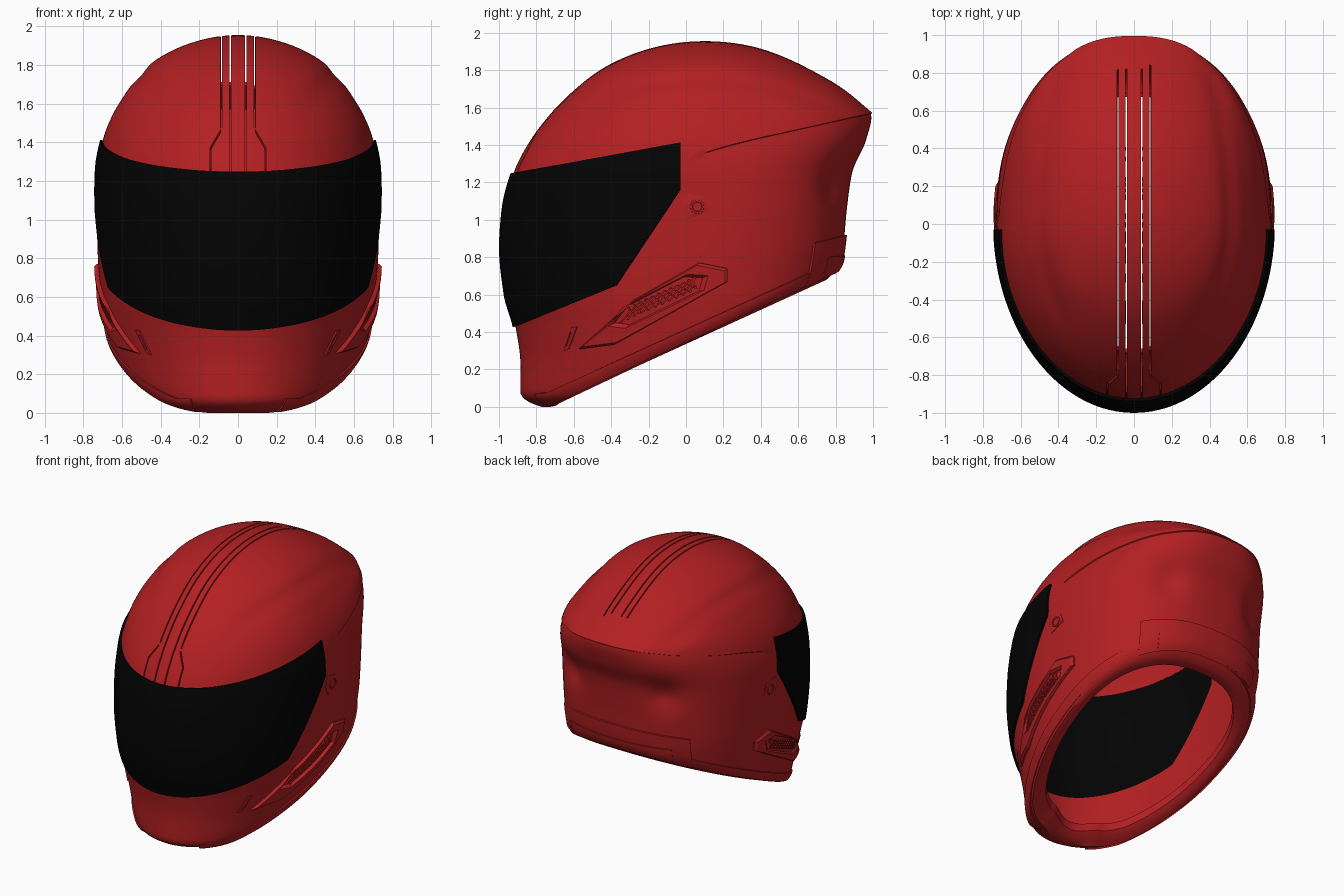
import bpy, bmesh, math
from mathutils import Vector

if "Cube" in bpy.data.objects:
    bpy.data.objects.remove(bpy.data.objects["Cube"])

TOP = 1.955
# Horizontal slices: z, front y, back y, half width, centre y
SLICES = [
    (1.955, .10, .10, .00, .10), (1.93, -.135, .34, .19, .09), (1.88, -.30, .50, .33, .08),
    (1.80, -.46, .67, .46, .06), (1.70, -.59, .84, .55, .04), (1.61, -.685, .95, .61, .02),
    (1.56, -.73, 1.0, .64, .01), (1.42, -.835, .965, .697, 0), (1.25, -.922, .89, .727, 0),
    (1.05, -.972, .86, .731, 0), (.85, -.985, .84, .727, 0), (.60, -.96, .785, .71, 0),
    (.42, -.91, .745, .68, 0), (.22, -.885, .70, .63, 0), (.07, -.885, .66, .575, 0),
    (.03, -.86, .63, .53, 0), (0, -.80, .60, .46, 0)]


def mat(name, rgb):
    m = bpy.data.materials.new(name)
    m.diffuse_color = (*rgb, 1)
    m.use_nodes = True
    m.node_tree.nodes["Principled BSDF"].inputs["Base Color"].default_value = m.diffuse_color
    return m


RED, BLACK = mat("red_paint", (.45, .014, .016)), mat("black_visor", (.001, .001, .001))


def make_table():
    s = [math.sqrt(TOP - r[0]) for r in SLICES]
    cols = []
    for k in range(1, 5):
        v = [r[k] for r in SLICES]
        d = [(v[i + 1] - v[i]) / (s[i + 1] - s[i]) for i in range(len(s) - 1)]
        t = [d[0]] + [0 if a * b <= 0 else 2 * a * b / (a + b) for a, b in zip(d, d[1:])] + [d[-1]]
        cols.append((v, t))
    return s, cols


S_KEYS, COLS = make_table()


def slice_at(z):
    s = math.sqrt(max(0, TOP - max(z, 0)))
    i = 0
    while i < len(S_KEYS) - 2 and s > S_KEYS[i + 1]:
        i += 1
    h = S_KEYS[i + 1] - S_KEYS[i]
    u = (s - S_KEYS[i]) / h
    return [(2*u**3 - 3*u*u + 1) * v[i] + (u**3 - 2*u*u + u) * h * t[i]
            + (3*u*u - 2*u**3) * v[i+1] + (u**3 - u*u) * h * t[i+1] for v, t in COLS]


def rear_power(z):
    """Rear half is squarer than an ellipse, less so near the crown."""
    return 2.5 - .4 * min(1, max(0, (z - 1.45) / .45))


def ring(th, z):
    yf, yb, w, c = slice_at(z)
    co, si = math.cos(th), math.sin(th)
    p = 2 if co > 0 else rear_power(z)
    r = (abs(co) ** p + abs(si) ** p) ** (-1 / p)
    return w * si * r, -(c - yf if co > 0 else yb - c) * co * r, c


def z_bottom(y):
    return max(0, .34 + .457 * y)


def z_ridge(y):
    if y < 0:
        return 1.31 + .065 * y
    return 1.31 + .13 * min(1, y / .4) ** .7 + .13 * max(0, (y - .4) / .59)


def surf(th, z):
    """Helmet skin point at angle th (0 = front) and height z."""
    x, dy, c = ring(th, z)
    y = c + dy
    push = 0
    # step under the rear ridge, soft dome crease, dents in the back
    zr = z_ridge(y)
    if z < zr - .001:
        push -= .009 * min(1, max(0, y / .25)) * math.exp((z - zr) / .2)
    zc = 1.62 + .13 * (1 - ((y - .1) / .65) ** 2)
    push -= .013 * math.exp(-((z - zc) / .04) ** 2) * min(1, max(0, (abs(x) - .3) / .15))
    if y > 0:
        push -= .04 * math.exp(-((abs(x) - .38) / .1) ** 2 - ((z - 1.2) / .11) ** 2)
    k = 1 - .035 * max(0, 1 - (z - z_bottom(y)) / .07) ** 2
    k += push / max(.1, math.hypot(x, dy))
    return Vector((x * k, c + dy * k, z))


def skin(th, z, off=0):
    e = .004
    n = (surf(th + e, z) - surf(th - e, z)).cross(surf(th, z + e) - surf(th, z - e))
    return surf(th, z) + n.normalized() * off


def solve(th, f):
    z = .7
    for _ in range(25):
        x, dy, c = ring(th, z)
        z = f(c + dy)
    return z


def on_side(y, z, off=0):
    yf, yb, w, c = slice_at(z)
    q = (c - y) / (c - yf if y < c else yb - c)
    p = 2 if y < c else rear_power(z)
    return skin(math.atan2(max(0, 1 - abs(q) ** p) ** (1 / p), q), z, off)


def finish(name, bm, m, mods=()):
    me = bpy.data.meshes.new(name)
    bm.to_mesh(me)
    bm.free()
    me.materials.append(m)
    ob = bpy.data.objects.new(name, me)
    bpy.context.collection.objects.link(ob)
    bpy.ops.object.select_all(action='DESELECT')
    bpy.context.view_layer.objects.active = ob
    ob.select_set(True)
    for kind, props in mods:
        md = ob.modifiers.new(kind.title(), kind)
        for k, v in props.items():
            setattr(md, k, v)
        bpy.ops.object.modifier_apply(modifier=md.name)
    bpy.ops.object.shade_smooth_by_angle(angle=math.radians(32))


def grid(bm, cols, closed=False):
    vs = [[bm.verts.new(p) for p in c] for c in cols]
    for i in range(len(vs) - (0 if closed else 1)):
        a, b = vs[i], vs[(i + 1) % len(vs)]
        for j in range(len(a) - 1):
            bm.faces.new((a[j], b[j], b[j + 1], a[j + 1]))


def cut(bm, co, no, test):
    faces = [f for f in bm.faces if test(f.calc_center_median())]
    geom = set(faces) | {e for f in faces for e in f.edges} | {v for f in faces for v in f.verts}
    bmesh.ops.bisect_plane(bm, geom=list(geom), plane_co=co, plane_no=no, dist=1e-5)


# Shell: columns from the rolled-in rim up to the crown
N, LOW, HIGH = 144, 36, 34
columns = []
for i in range(N):
    th = 2 * math.pi * i / N
    zb, zr = solve(th, z_bottom), solve(th, z_ridge)
    base = surf(th, zb)
    col = []
    for k, up in ((.86, .07), (.87, .02), (.91, .002), (.96, -.004)):
        y = base.y * k
        col.append(Vector((base.x * k, y, max(.002, z_bottom(y) + up))))
    col += [surf(th, zb + (zr - .005 - zb) * (j / LOW) ** 1.15) for j in range(LOW + 1)]
    s0 = math.sqrt(TOP - zr)
    col += [surf(th, TOP - (s0 * (1 - j / HIGH)) ** 2) for j in range(HIGH + 1)]
    columns.append(col)
shell = bmesh.new()
grid(shell, columns, closed=True)
bmesh.ops.remove_doubles(shell, verts=shell.verts, dist=1e-4)

# Visor: region of the skin inside a side-view outline
OUT = [(-1.02, 1.226), (-.03, 1.41), (-.03, 1.16), (-.37, .65), (-1.02, .385)]
edges = list(zip(OUT, OUT[1:]))
for (ay, az), (by, bz) in edges:
    cut(shell, (0, ay, az), (0, az - bz, by - ay), lambda c: c.y < .1 and .3 < c.z < 1.5)


def in_visor(c):
    return .3 < c.z < 1.5 and all((by - ay) * (c.z - az) - (bz - az) * (c.y - ay) < 0
                                  for (ay, az), (by, bz) in edges)


visor = shell.copy()
for bm, keep in ((visor, True), (shell, False)):
    gone = [f for f in bm.faces if in_visor(f.calc_center_median()) != keep]
    bmesh.ops.delete(bm, geom=gone, context='FACES')
finish("visor", visor, BLACK, [("SOLIDIFY", dict(thickness=.035, offset=-.15, use_even_offset=True))])


# Slots over the crown, flaring out above the brow
def slot(a, b, y0, y1, w=.008):
    a, b = Vector((a[0], 0, a[1])), Vector((b[0], 0, b[1]))
    d = (b - a).normalized()
    n = Vector((d.z, 0, -d.x))
    length = (b - a).length

    def near(c, side=.12, end=.06):
        r = Vector((c.x, 0, c.z)) - a
        return y0 < c.y < y1 and c.z > 1.2 and -end < r.dot(d) < length + end and abs(r.dot(n)) < side
    for q in (-w / 2, w / 2):
        cut(shell, a + n * q, n, near)
    gone = [f for f in shell.faces if near(f.calc_center_median(), w / 2, 0)]
    bmesh.ops.delete(shell, geom=gone, context='FACES')


for sx in (-1, 1):
    slot((sx * .041, 1.2), (sx * .041, 2), -1, .82)
    slot((sx * .086, 1.2), (sx * .086, 2), -.79, .83)
    slot((sx * .086, 1.465), (sx * .142, 1.37), -1, -.5)
    slot((sx * .142, 1.37), (sx * .142, 1.2), -1, -.5)
finish("shell", shell, RED, [("SOLIDIFY", dict(thickness=.022, offset=-1))])


# Raised bands along the lower edge
def band(name, t0, t1, lo, hi, off, n):
    bm = bmesh.new()
    cols = []
    for i in range(-1, n + 2):
        th = math.radians(t0 + (t1 - t0) * min(n, max(0, i)) / n)
        za, zb = solve(th, lo), solve(th, hi)
        cols.append([skin(th, za + (zb - za) * min(5, max(0, j)) / 5,
                          off if 0 <= j <= 5 and 0 <= i <= n else -.004) for j in range(-1, 7)])
    grid(bm, cols)
    finish(name, bm, RED)


band("lower_trim", 25, 335, lambda y: z_bottom(y) + .012, lambda y: z_bottom(y) + .075, .009, 120)
band("rear_skirt", 139, 221, lambda y: z_bottom(y) + .012, lambda y: .86 + .26 * (y - .62), .013, 48)
band("rear_skirt_lip", 148, 212, lambda y: z_bottom(y) + .02, lambda y: .79 + .1 * (y - .62), .018, 40)


# Side details lofted from matched side-view outlines: (points, height above skin)
def loft(bm, loops, n=6, cap=True):
    rings = []
    for pts, off in loops:
        r = []
        for (ay, az), (by, bz) in zip(pts, pts[1:] + pts[:1]):
            r += [bm.verts.new(on_side(ay + (by - ay) * k / n, az + (bz - az) * k / n, off)) for k in range(n)]
        rings.append(r)
    for a, b in zip(rings, rings[1:]):
        for i in range(len(a)):
            j = (i + 1) % len(a)
            bm.faces.new((a[i], a[j], b[j], b[i]))
    if cap:
        bm.faces.new(rings[-1])


def side_part(name, parts):
    bm = bmesh.new()
    for loops, n, cap in parts:
        loft(bm, loops, n, cap)
    bmesh.ops.recalc_face_normals(bm, faces=bm.faces)
    finish(name, bm, RED, [("MIRROR", {})])


def shrink(pts, k):
    cy, cz = (sum(p[i] for p in pts) / len(pts) for i in (0, 1))
    return [(cy + (y - cy) * k, cz + (z - cz) * k) for y, z in pts]


def disc(y, z, r):
    return [(y + r * math.cos(a * math.pi / 8), z + r * math.sin(a * math.pi / 8)) for a in range(16)]


frame = [(-.57, .31), (-.28, .57), (.07, .77), (.22, .74), (.22, .67), (-.38, .335)]
well = [(-.38, .45), (-.31, .54), (-.01, .695), (.09, .69), (.07, .62), (-.30, .44)]
side_part("cheek_vent_frame", [([(frame, -.005), (frame, .01), (shrink(frame, .94), .022),
                                 (shrink(well, 1.12), .022), (well, .004), (well, -.01)], 8, False)])


# Crossed bars inside the cheek vent
def bar(u0, u1, w=.005):
    a = (-.35 + .41 * u0, .45 + .18 * u0)
    b = (-.31 + .36 * u1, .535 + .16 * u1)
    return [([([(a[0] - w, a[1]), (b[0] - w, b[1]), (b[0] + w, b[1]), (a[0] + w, a[1])], h)
              for h in (-.003, .01)], 2, True)]


bars = []
for i in range(11):
    bars += bar(i / 11, min(1, i / 11 + .18)) + bar(min(1, i / 11 + .18), i / 11)
side_part("cheek_vent_grille", bars)

chin_slit = [(-.65, .30), (-.61, .425), (-.58, .43), (-.625, .31)]
side_part("chin_slit", [([(chin_slit, -.003), (chin_slit, .008), (shrink(chin_slit, .6), .008),
                          (shrink(chin_slit, .6), .002)], 3, True)])
plate = [(-.02, 1.07), (0, 1.14), (.10, 1.12), (.125, 1.05), (.01, 1.0)]
side_part("visor_pivot", [([(plate, -.003), (plate, .004), (shrink(plate, .9), .006)], 3, True),
                          ([(disc(.06, 1.07, .038), 0), (disc(.06, 1.07, .036), .012),
                            (disc(.06, 1.07, .026), .012), (disc(.06, 1.07, .024), .008)], 1, True)])
